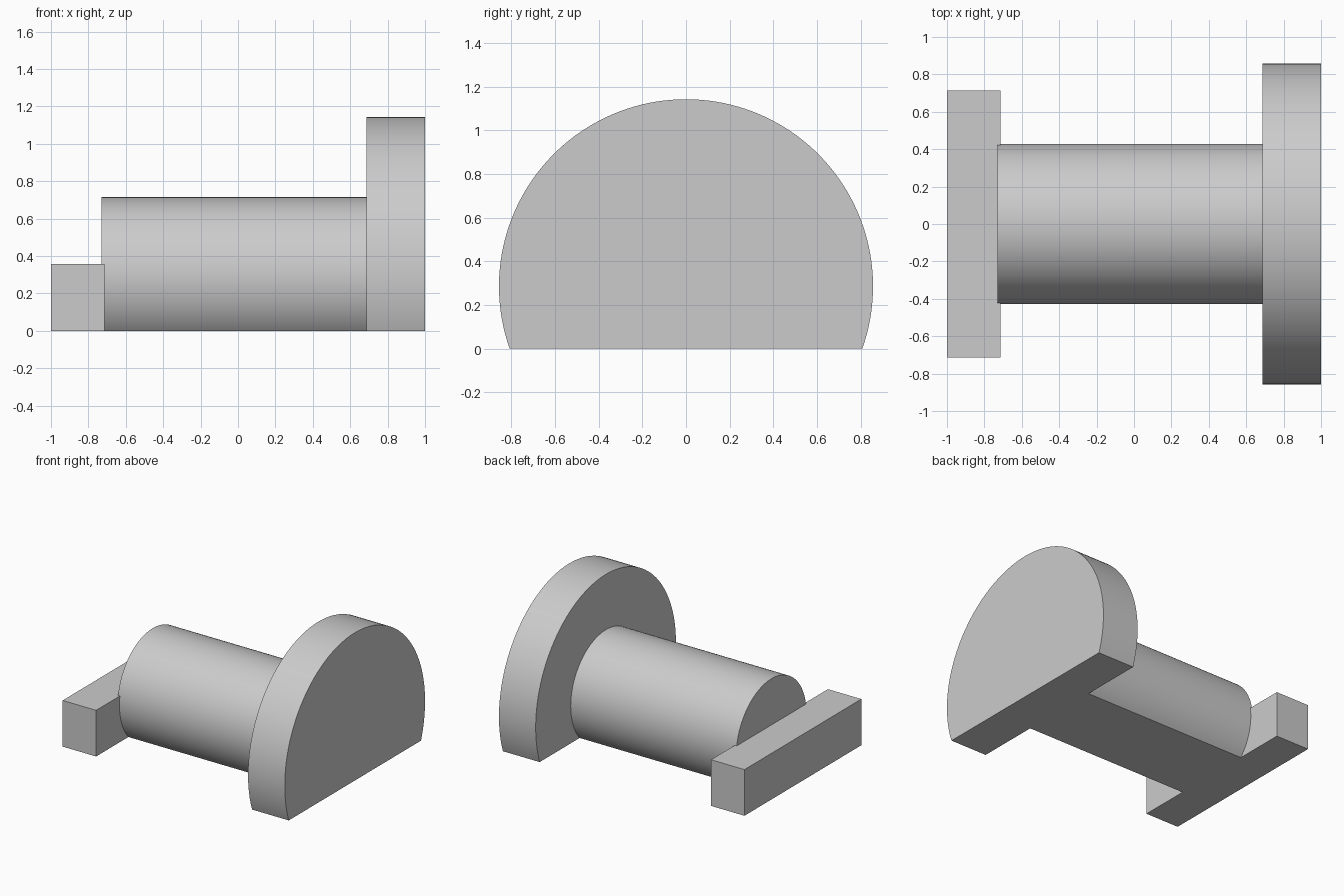
import bpy
from math import asin, cos, sin, pi

cube = bpy.data.objects.get("Cube")
if cube:
    bpy.data.objects.remove(cube, do_unlink=True)

grey = bpy.data.materials.new("light_grey")
grey.use_nodes = True
colour = (0.6, 0.6, 0.6, 1)
grey.diffuse_color = colour
grey.node_tree.nodes["Principled BSDF"].inputs["Base Color"].default_value = colour

AXIS_Z = 0.286  # height of the shared shaft axis


def extrude_x(name, profile, x0, x1):
    """Solid made by sweeping a (y, z) profile along x."""
    n = len(profile)
    verts = [(x, y, z) for x in (x0, x1) for y, z in profile]
    faces = [tuple(reversed(range(n))), tuple(range(n, 2 * n))]
    faces += [(i, (i + 1) % n, n + (i + 1) % n, n + i) for i in range(n)]
    mesh = bpy.data.meshes.new(name)
    mesh.from_pydata(verts, [], faces)
    mesh.materials.append(grey)
    obj = bpy.data.objects.new(name, mesh)
    bpy.context.collection.objects.link(obj)
    return obj


def flat_bottom_circle(radius, steps=96):
    """Circle about the axis, cut off level with the ground."""
    start = -asin(AXIS_Z / radius)
    sweep = pi - 2 * start
    angles = [start + sweep * i / steps for i in range(steps + 1)]
    return [(radius * cos(a), max(0, AXIS_Z + radius * sin(a))) for a in angles]


# Round parts with flat undersides
shaft = extrude_x("shaft", flat_bottom_circle(0.4286), -0.73, 0.686)
end_disc = extrude_x("end_disc", flat_bottom_circle(0.857), 0.686, 1)

# Cross bar at the other end
w, h = 0.714, 0.357
extrude_x("cross_bar", [(-w, 0), (w, 0), (w, h), (-w, h)], -1, -0.714)

# Smooth the curved walls, keep the rims sharp
bpy.ops.object.select_all(action='DESELECT')
for obj in (shaft, end_disc):
    obj.select_set(True)
bpy.context.view_layer.objects.active = shaft
bpy.ops.object.shade_smooth_by_angle(angle=pi / 6)
